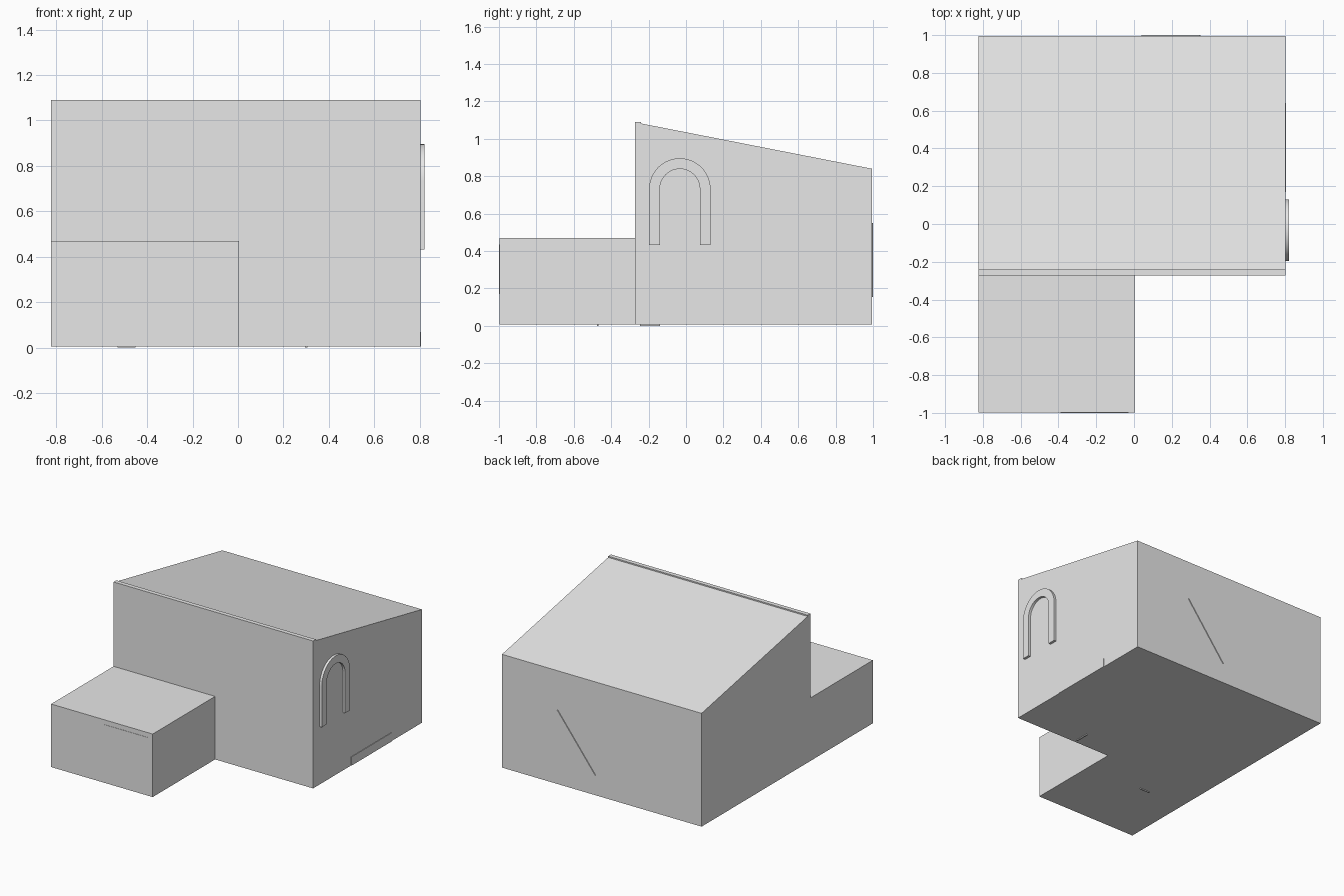
import bpy
import bmesh
import math

if "Cube" in bpy.data.objects:
    bpy.data.objects.remove(bpy.data.objects["Cube"], do_unlink=True)

grey = bpy.data.materials.new("plain_grey")
grey.use_nodes = True
grey.diffuse_color = (0.8, 0.8, 0.8, 1)
grey.node_tree.nodes["Principled BSDF"].inputs["Base Color"].default_value = (0.8, 0.8, 0.8, 1)


def prism(name, outline, start, end):
    """Extrude an outline of start points by the vector from start to end along one axis."""
    bm = bmesh.new()
    axis_shift = [e - s for s, e in zip(start, end)]
    face = bm.faces.new([bm.verts.new([p + s for p, s in zip(pt, start)]) for pt in outline])
    new = bmesh.ops.extrude_face_region(bm, geom=[face], use_keep_orig=True)["geom"]
    moved = [g for g in new if isinstance(g, bmesh.types.BMVert)]
    bmesh.ops.translate(bm, verts=moved, vec=axis_shift)
    bmesh.ops.recalc_face_normals(bm, faces=bm.faces)
    mesh = bpy.data.meshes.new(name)
    bm.to_mesh(mesh)
    bm.free()
    mesh.materials.append(grey)
    obj = bpy.data.objects.new(name, mesh)
    bpy.context.collection.objects.link(obj)
    return obj


def side_prism(name, yz, x0, x1):
    return prism(name, [(0, y, z) for y, z in yz], (x0, 0, 0), (x1, 0, 0))


def box(name, x, y, z):
    rect = [(y[0], z[0]), (y[1], z[0]), (y[1], z[1]), (y[0], z[1])]
    return side_prism(name, rect, *x)


# Main hall: sloped roof behind a narrow flat ledge
FLOOR = 0.006
side_prism("main_hall", [(-0.272, FLOOR), (0.994, FLOOR), (0.994, 0.84),
                         (-0.24, 1.082), (-0.24, 1.091), (-0.272, 1.091)], -0.823, 0.802)

# Low front wing
box("front_wing", (-0.823, 0.004), (-0.998, -0.272), (FLOOR, 0.47))

# Raised arch trim on the left wall
STEPS = 24
CENTRE, SPRING, BASE = -0.033, 0.732, 0.432


def arc(radius):
    return [(CENTRE + radius * math.cos(math.pi * i / STEPS),
             SPRING + radius * math.sin(math.pi * i / STEPS)) for i in range(STEPS + 1)]


outer, inner = arc(0.164), arc(0.107)
trim = ([(outer[0][0], BASE)] + outer + [(outer[-1][0], BASE), (inner[-1][0], BASE)]
        + inner[::-1] + [(inner[0][0], BASE)])
arch = side_prism("arch_trim", trim, 0.79, 0.82)
bpy.context.view_layer.objects.active = arch
arch.select_set(True)
bpy.ops.object.shade_smooth_by_angle(angle=math.radians(30))

# Thin plates on the walls
box("side_step_plate", (0.798, 0.806), (0.17, 0.64), (FLOOR, 0.07))
box("front_wall_plate", (-0.39, -0.03), (-1.0, -0.994), (0.17, 0.435))

# Slim diagonal strip on the back wall
prism("back_diagonal_strip", [(0.04, 0, 0.155), (0.046, 0, 0.155),
                              (0.352, 0, 0.55), (0.346, 0, 0.55)],
      (0, 0.99, 0), (0, 1.0, 0))

# Small pads under the floor
box("hall_floor_pad", (0.295, 0.305), (-0.245, -0.14), (0, 0.008))
box("wing_floor_pad", (-0.53, -0.45), (-0.475, -0.467), (0, 0.008))
